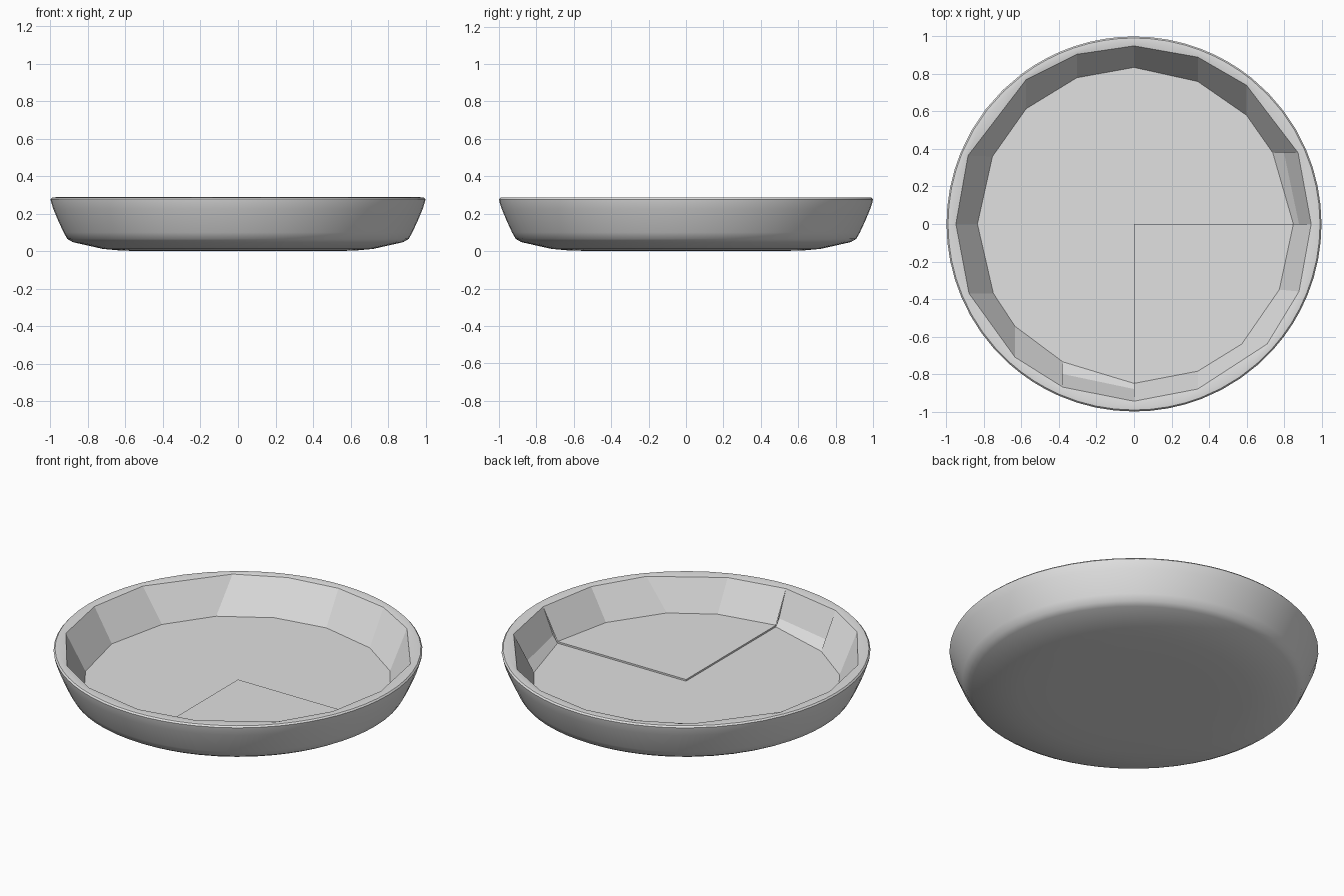
import bpy
import bmesh
import math
from mathutils import Vector

if "Cube" in bpy.data.objects:
    bpy.data.objects.remove(bpy.data.objects["Cube"], do_unlink=True)

clay = bpy.data.materials.new("light grey")
clay.use_nodes = True
clay.diffuse_color = (0.75, 0.75, 0.75, 1)
clay.node_tree.nodes["Principled BSDF"].inputs["Base Color"].default_value = clay.diffuse_color

RIM_Z, FLOOR_Z, STEP = 0.283, 0.09, 0.01
SPLIT = 4  # outer segments for each inner facet

# Irregular hand-cut outlines, counter-clockwise from +x
rim_outline = [(.945, 0), (.875, .38), (.6, .74), (.34, .89), (0, .95), (-.305, .905),
               (-.575, .77), (-.885, .365), (-.95, 0), (-.88, -.37), (-.635, -.71),
               (-.38, -.87), (0, -.945), (.34, -.88), (.71, -.64), (.88, -.36)]
floor_outline = [(.85, 0), (.74, .38), (.6, .58), (.34, .76), (0, .835), (-.305, .78),
                 (-.575, .615), (-.755, .36), (-.835, 0), (-.75, -.37), (-.635, -.545),
                 (-.38, -.735), (0, -.85), (.34, -.785), (.575, -.64), (.775, -.35)]
# Facets with a sloping ledge at the foot of the wall: index -> ledge edge
ledges = {0: ((.88, 0), (.8, .38)), 11: ((-.38, -.8), (0, -.88))}
COUNT = len(rim_outline)


def at(point, z):
    return Vector((point[0], point[1], z))


def add_object(name, bm):
    bmesh.ops.remove_doubles(bm, verts=bm.verts, dist=0.0005)
    mesh = bpy.data.meshes.new(name)
    bm.to_mesh(mesh)
    bm.free()
    mesh.materials.append(clay)
    obj = bpy.data.objects.new(name, mesh)
    bpy.context.collection.objects.link(obj)
    return obj


def face(bm, *points):
    bm.faces.new([bm.verts.new(p) for p in points])


# Outer shell: smooth lathed body whose rim meets the faceted inner outline
profile = [(.45, 0), (.62, .003), (.72, .012), (.88, .048), (.91, .065), (.93, .1),
           (.96, .165), (.985, .225), (.997, .262), (1, .277), (.992, .286), (.97, .288)]
angles, inner = [], []
for i in range(COUNT):
    a, b = Vector(rim_outline[i]), Vector(rim_outline[(i + 1) % COUNT])
    start = math.atan2(a.y, a.x)
    sweep = (math.atan2(b.y, b.x) - start) % math.tau
    for k in range(SPLIT):
        angles.append(start + sweep * k / SPLIT)
        inner.append(at(a.lerp(b, k / SPLIT), RIM_Z))

bm = bmesh.new()
rings = [[bm.verts.new((r * math.cos(t), r * math.sin(t), z)) for t in angles]
         for r, z in profile]
rings.append([bm.verts.new(p) for p in inner])
bm.faces.new(rings[0][::-1])
for low, high in zip(rings, rings[1:]):
    for j in range(len(angles)):
        n = (j + 1) % len(angles)
        bm.faces.new((low[j], low[n], high[n], high[j]))
shell = add_object("dish_shell", bm)
bpy.context.view_layer.objects.active = shell
shell.select_set(True)
bpy.ops.object.shade_smooth_by_angle(angle=math.radians(35))

# Inner wall: flat facets, two of them with a ledge
wall = bmesh.new()
floor = bmesh.new()
for i in range(COUNT):
    n = (i + 1) % COUNT
    z = FLOOR_Z + (STEP if i >= 12 else 0)
    top_a, top_b = at(rim_outline[i], RIM_Z), at(rim_outline[n], RIM_Z)
    low_a, low_b = at(floor_outline[i], z), at(floor_outline[n], z)
    if i in ledges:
        mid_a, mid_b = (at(p, z + 0.04) for p in ledges[i])
        face(wall, low_a, low_b, mid_b, mid_a)
        face(wall, mid_a, mid_b, top_b, top_a)
        face(wall, low_a, mid_a, top_a)
        face(wall, low_b, top_b, mid_b)
    else:
        face(wall, low_b, top_b, top_a, low_a)
    # Floor wedge
    face(floor, Vector((0, 0, z)), low_a, low_b)

# Low risers along the raised quarter of the floor
for i in (0, 12):
    edge = floor_outline[i]
    quad = [at((0, 0), FLOOR_Z), at(edge, FLOOR_Z),
            at(edge, FLOOR_Z + STEP), at((0, 0), FLOOR_Z + STEP)]
    face(floor, *(quad if i == 12 else quad[::-1]))

bmesh.ops.recalc_face_normals(floor, faces=floor.faces)
for f in wall.faces:
    f.normal_update()
    if f.normal.dot(at(f.calc_center_median(), 0)) > 0:
        f.normal_flip()
for f in floor.faces:
    f.normal_update()
    if f.normal.z < -0.5:
        f.normal_flip()
add_object("inner_wall", wall)
add_object("dish_floor", floor)
